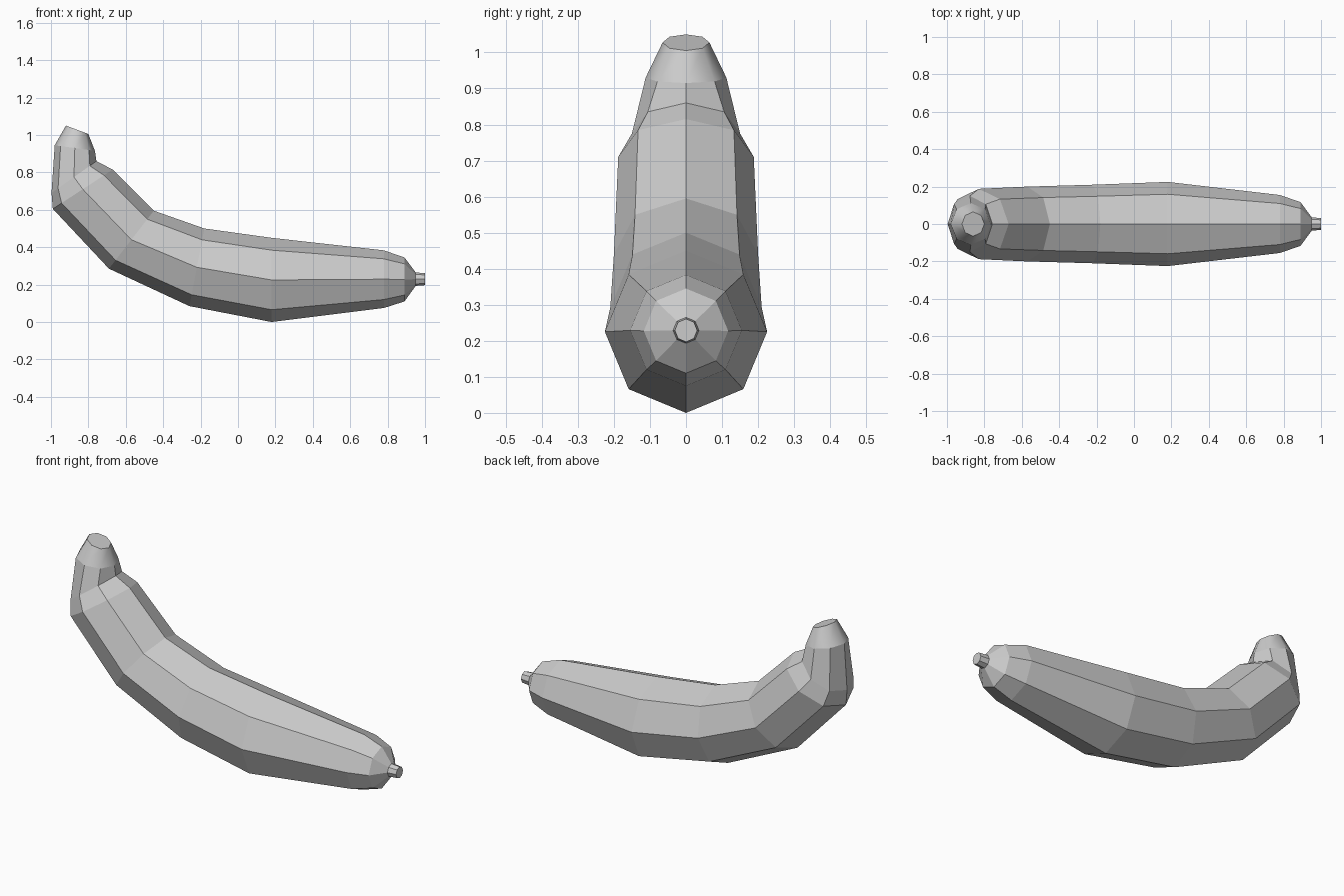
import bpy, bmesh
from math import cos, sin, pi

if "Cube" in bpy.data.objects:
    bpy.data.objects.remove(bpy.data.objects["Cube"])

SIDES = 8


def loft(name, rings, cap_start=False, cap_end=False, smooth=False):
    """Skin octagonal rings given as (upper x, upper z, lower x, lower z, half width)."""
    bm = bmesh.new()
    loops = []
    for ux, uz, lx, lz, w in rings:
        cx, cz, dx, dz = (ux + lx) / 2, (uz + lz) / 2, (ux - lx) / 2, (uz - lz) / 2
        loops.append([bm.verts.new((cx + dx * cos(a), w * sin(a), cz + dz * cos(a)))
                      for a in (2 * pi * i / SIDES for i in range(SIDES))])
    for a, b in zip(loops, loops[1:]):
        for i in range(SIDES):
            j = (i + 1) % SIDES
            bm.faces.new((a[i], a[j], b[j], b[i])).smooth = smooth
    if cap_start:
        bm.faces.new(loops[0])
    if cap_end:
        bm.faces.new(loops[-1])
    bmesh.ops.recalc_face_normals(bm, faces=bm.faces)
    # An open tube needs its normals pointing away from its own axis
    f = bm.faces[:][0]
    centre = sum((v.co for v in loops[0] + loops[1]), f.normal * 0) / (2 * SIDES)
    if f.normal.dot(f.calc_center_median() - centre) < 0:
        bmesh.ops.reverse_faces(bm, faces=bm.faces)
    # Keep the rims of the caps crisp
    for e in bm.edges:
        if any(not g.smooth for g in e.link_faces):
            e.smooth = False
    mesh = bpy.data.meshes.new(name)
    bm.to_mesh(mesh)
    bm.free()
    obj = bpy.data.objects.new(name, mesh)
    bpy.context.collection.objects.link(obj)
    return obj


# Shared rings where the parts meet
neck = (-0.765, 0.915, -0.98, 0.945, 0.112)
nose = (0.95, 0.265, 0.95, 0.193, 0.036)

# Curved faceted fruit
loft("fruit_body", [
    nose,
    (0.89, 0.345, 0.89, 0.11, 0.117),
    (0.78, 0.383, 0.78, 0.075, 0.155),
    (0.18, 0.45, 0.18, 0.0, 0.225),
    (-0.18, 0.50, -0.26, 0.085, 0.21),
    (-0.45, 0.595, -0.69, 0.285, 0.20),
    (-0.67, 0.815, -0.99, 0.605, 0.188),
    (-0.757, 0.86, -0.997, 0.69, 0.15),
    neck,
])

# Smooth tapered stem end
loft("stem_end", [neck, (-0.80, 1.005, -0.92, 1.05, 0.065)], cap_end=True, smooth=True)

# Small blossom stub
loft("blossom_tip", [nose, (1.0, 0.261, 1.0, 0.197, 0.031)], cap_end=True)
